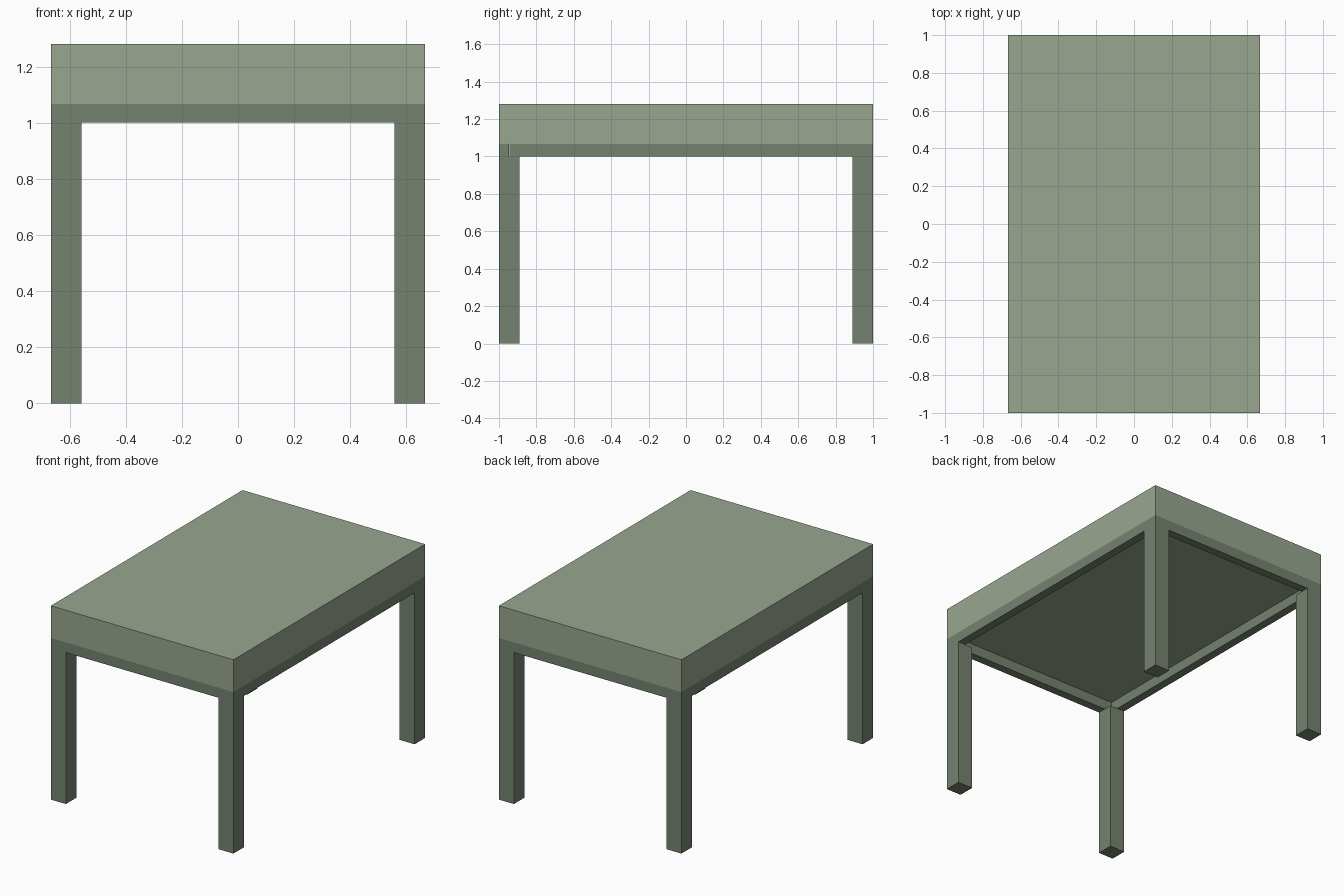
import bpy

cube = bpy.data.objects.get("Cube")
if cube:
    bpy.data.objects.remove(cube, do_unlink=True)

HX, HY = 0.667, 1.0                      # half width and half length
LEG_TOP, APRON_TOP, TOP = 1.0, 1.067, 1.28
LEG, RAIL = 0.11, 0.055                  # leg side and apron thickness


def material(name, rgb):
    mat = bpy.data.materials.new(name)
    mat.use_nodes = True
    color = (*rgb, 1.0)
    mat.diffuse_color = color
    mat.node_tree.nodes["Principled BSDF"].inputs["Base Color"].default_value = color
    return mat


def box(name, low, high, mat):
    center = [(a + b) / 2 for a, b in zip(low, high)]
    bpy.ops.mesh.primitive_cube_add(size=1, location=center)
    obj = bpy.context.object
    obj.name = name
    obj.scale = [b - a for a, b in zip(low, high)]
    bpy.ops.object.transform_apply(location=False, rotation=False, scale=True)
    obj.data.materials.append(mat)
    return obj


light_green = material("light sage green", (0.314, 0.381, 0.279))
dark_green = material("dark sage green", (0.178, 0.225, 0.163))

# Thick table top
box("table_top", (-HX, -HY, APRON_TOP), (HX, HY, TOP), light_green)

# Apron rails, flush with the outer faces of the top
for name, sign in (("front", -1), ("back", 1)):
    y = sorted((sign * HY, sign * (HY - RAIL)))
    box(name + "_apron", (-HX, y[0], LEG_TOP), (HX, y[1], APRON_TOP), dark_green)
for name, sign in (("right", -1), ("left", 1)):
    x = sorted((sign * HX, sign * (HX - RAIL)))
    box(name + "_apron", (x[0], RAIL - HY, LEG_TOP), (x[1], HY - RAIL, APRON_TOP), dark_green)

# Square corner legs
for end, sy in (("front", -1), ("back", 1)):
    for side, sx in (("right", -1), ("left", 1)):
        x = sorted((sx * HX, sx * (HX - LEG)))
        y = sorted((sy * HY, sy * (HY - LEG)))
        box(f"{end}_{side}_leg", (x[0], y[0], 0), (x[1], y[1], LEG_TOP), dark_green)
